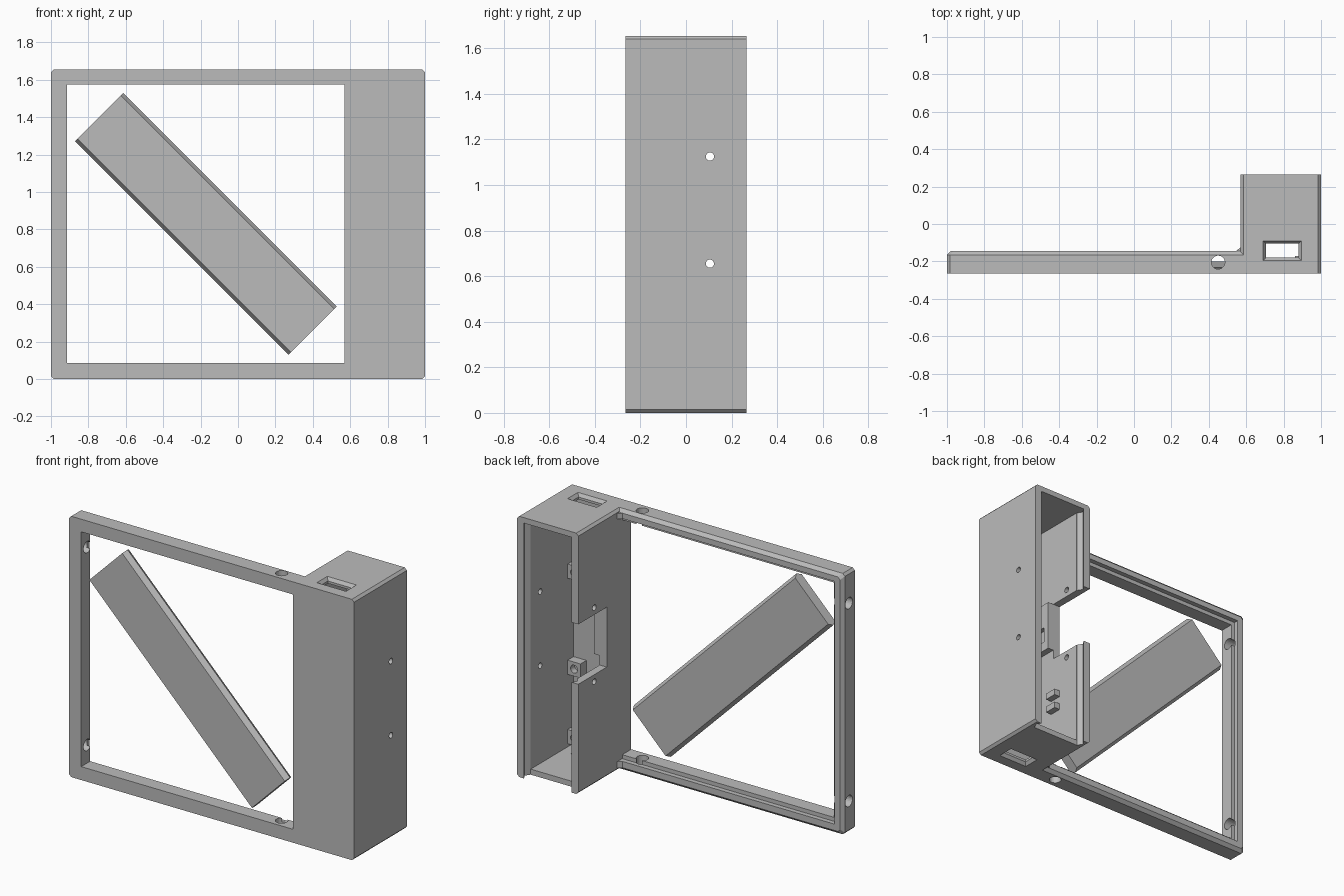
import bpy, bmesh, math
from mathutils import Matrix, Vector

cube = bpy.data.objects.get("Cube")
if cube:
    bpy.data.objects.remove(cube, do_unlink=True)

GREY = (0.5, 0.5, 0.5, 1)
mat = bpy.data.materials.new("plain grey")
mat.use_nodes = True
mat.diffuse_color = GREY
mat.node_tree.nodes["Principled BSDF"].inputs["Base Color"].default_value = GREY


def loft(name, rings):
    """Closed solid skinned through rings of equal length."""
    bm = bmesh.new()
    loops = [[bm.verts.new(p) for p in r] for r in rings]
    n = len(loops[0])
    for a, b in zip(loops, loops[1:]):
        for i in range(n):
            j = (i + 1) % n
            bm.faces.new((a[i], a[j], b[j], b[i]))
    bm.faces.new(loops[0])
    bm.faces.new(loops[-1])
    bmesh.ops.recalc_face_normals(bm, faces=bm.faces)
    me = bpy.data.meshes.new(name)
    bm.to_mesh(me)
    bm.free()
    me.materials.append(mat)
    ob = bpy.data.objects.new(name, me)
    bpy.context.collection.objects.link(ob)
    return ob


def ring(x0, x1, z0, z1, y, c):
    """Rectangle facing y with cut corners."""
    return [(x0 + c, y, z0), (x1 - c, y, z0), (x1, y, z0 + c), (x1, y, z1 - c),
            (x1 - c, y, z1), (x0 + c, y, z1), (x0, y, z1 - c), (x0, y, z0 + c)]


def rect(x0, x1, y0, y1, z):
    return [(x0, y0, z), (x1, y0, z), (x1, y1, z), (x0, y1, z)]


def box(name, x0, x1, y0, y1, z0, z1):
    return loft(name, [rect(x0, x1, y0, y1, z) for z in (z0, z1)])


def rod(name, centre, axis, r, length):
    q = Vector(axis).to_track_quat('Z', 'Y')
    def circle(h):
        return [Vector(centre) + q @ Vector((r * math.cos(t * math.tau / 24),
                r * math.sin(t * math.tau / 24), h)) for t in range(24)]
    return loft(name, [circle(-length / 2), circle(length / 2)])


def combine(target, tool, op='DIFFERENCE'):
    m = target.modifiers.new("shape", 'BOOLEAN')
    m.operation, m.object, m.solver = op, tool, 'EXACT'
    bpy.context.view_layer.objects.active = target
    bpy.ops.object.modifier_apply(modifier=m.name)
    bpy.data.objects.remove(tool, do_unlink=True)


H, F, B = 1.655, -0.265, 0.265     # height, front, back
C = 0.015

# Frame slab with chamfered back rim
body = loft("frame_and_housing", [
    ring(-1, 1, 0, H, F, C),
    ring(-1, 1, 0, H, -0.165, C),
    ring(-0.98, 0.98, 0.02, H - 0.02, -0.145, C)])

# Electronics housing and the small gusset beside it
combine(body, loft("housing", [ring(0.57, 1, 0, H, y, C) for y in (F, B)]), 'UNION')
gusset = [(0.54, -0.15), (0.58, -0.15), (0.58, -0.115)]
combine(body, loft("gusset", [[(x, y, z) for x, y in gusset] for z in (0.02, H - 0.02)]), 'UNION')

# Window opening and its back rebate
combine(body, box("window", -0.915, 0.57, -0.4, 0, 0.085, 1.575))
combine(body, box("rebate", -0.94, 0.57, -0.175, 0, 0.06, 1.6))

# Housing cavity, open at the back; the floor is short so the lid slides in
combine(body, box("cavity", 0.62, 0.95, -0.23, 0.4, 0.035, H - 0.035))
combine(body, box("floor_gap", 0.62, 0.95, 0.2, 0.4, -0.1, 0.1))


def lid_profile(grow):
    w, v = 0.163 + grow, 0.183 + grow
    return [(-w, -0.0325), (w, -0.0325), (v, 0), (w, 0.0325), (-w, 0.0325), (-v, 0)]


combine(body, loft("lid_groove", [[(0.785 + x, 0.2325 + y, z) for x, y in lid_profile(0.003)]
                                  for z in (-0.1, 1.62)]))

# Side cutout and screw holes through both housing walls
combine(body, box("side_cutout", 0.5, 0.65, -0.02, 0.4, 0.7, 1.08))
for z in (0.655, 1.125):
    combine(body, rod("screw_hole", (0.785, 0.105, z), (1, 0, 0), 0.018, 0.6))

# Flared slots in the top and bottom of the housing
for z, s in ((H, 1), (0, -1)):
    combine(body, loft("slot", [
        rect(0.69, 0.895, -0.195, -0.09, z + 0.01 * s),
        rect(0.69, 0.895, -0.195, -0.09, z),
        rect(0.705, 0.88, -0.18, -0.105, z - 0.02 * s),
        rect(0.705, 0.88, -0.18, -0.105, z - 0.06 * s)]))

# Round holes through the frame bars
for z in (0.04, H - 0.04):
    combine(body, rod("bar_hole", (0.45, -0.205, z), (0, 0, 1), 0.036, 0.2))
for z in (0.2, 1.455):
    combine(body, rod("bar_hole", (-0.95, -0.205, z), (1, 0, 0), 0.036, 0.2))

# Mounting blocks inside the housing
for z in (0.1, 0.54, 1.15):
    block = box("mounting_block", 0.86, 0.951, -0.235, -0.17, z - 0.045, z + 0.045)
    combine(block, rod("bore", (0.905, -0.17, z), (0, 1, 0), 0.025, 0.08))
port = box("port_holder", 0.615, 0.66, -0.16, -0.02, 0.76, 1.08)
combine(port, box("port_slot", 0.63, 0.7, -0.12, -0.06, 0.82, 0.92))
for z in (0.34, 0.43):
    box("cable_clip", 0.615, 0.66, -0.04, 0.04, z - 0.02, z + 0.02)

# Sliding lid lying diagonally in the window, with ridged long edges
lid = loft("sliding_lid", [[(x, y, z) for x, y in lid_profile(0)] for z in (-0.807, 0.807)])
lid.data.transform(Matrix.Translation((-0.172, -0.2325, 0.83)) @ Matrix.Rotation(math.radians(-45), 4, 'Y'))
